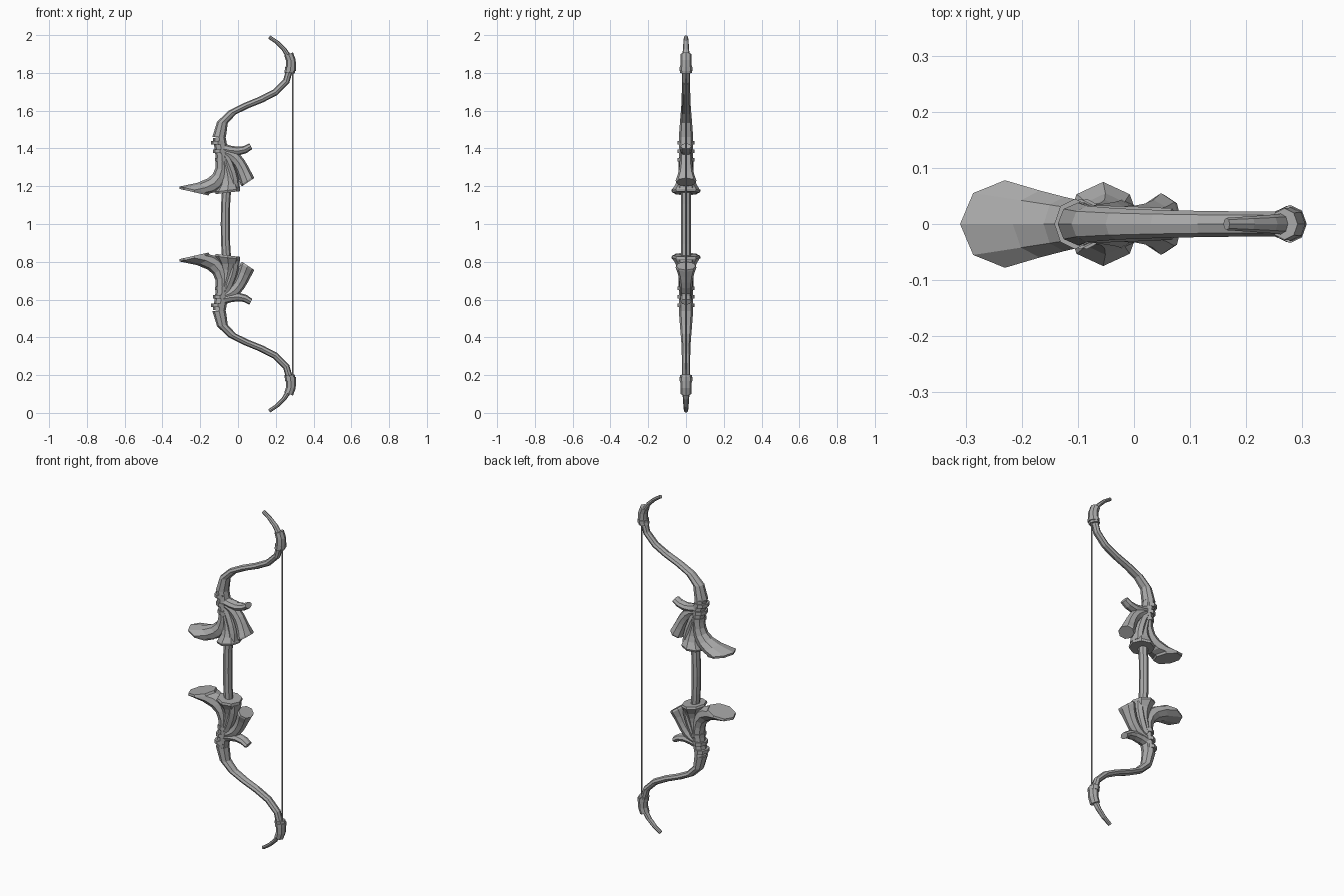
import bpy
import bmesh
from math import cos, sin, tau
from mathutils import Vector
from mathutils.geometry import interpolate_bezier

default_cube = bpy.data.objects.get("Cube")
if default_cube:
    bpy.data.objects.remove(default_cube, do_unlink=True)

# One plain grey for the whole bow
grey = bpy.data.materials.new("plain grey")
grey.use_nodes = True
grey_colour = (0.4, 0.4, 0.4, 1)
grey.diffuse_color = grey_colour
grey.node_tree.nodes["Principled BSDF"].inputs["Base Color"].default_value = grey_colour

SIDES = 8


def on_plane(point):
    """Place an (x, z) pair on the bow's middle plane."""
    return Vector((point[0], 0, point[-1]))


def skin(name, sections, flip=False):
    """Join oval sections, each a centre, a half axis and a half width in y, into a closed tube."""
    bm = bmesh.new()
    rings = []
    for centre, half_axis, half_width in sections:
        ring = []
        for side in range(SIDES):
            angle = tau * side / SIDES
            point = centre + half_axis * cos(angle)
            point.y = half_width * sin(angle)
            if flip:
                point.z = 2 - point.z
            ring.append(bm.verts.new(point))
        rings.append(ring)
    for ring, following in zip(rings, rings[1:]):
        for side in range(SIDES):
            after = (side + 1) % SIDES
            bm.faces.new((ring[side], ring[after], following[after], following[side]))
    bm.faces.new(rings[0])
    bm.faces.new(rings[-1])
    bmesh.ops.recalc_face_normals(bm, faces=bm.faces)
    mesh = bpy.data.meshes.new(name)
    bm.to_mesh(mesh)
    bm.free()
    mesh.materials.append(grey)
    bpy.context.scene.collection.objects.link(bpy.data.objects.new(name, mesh))


def sweep(curve, depth, width, mouth, mouth_width, steps=6, power=1, lip=0):
    """Sections along a Bezier curve, easing from an upright oval into the slanted mouth.
    A higher power keeps the tube slim for longer; a lip adds a thin rim."""
    start, handle, end_handle, end = map(on_plane, curve)
    path = interpolate_bezier(start, handle, end_handle, end, steps + 1)
    mouth = on_plane(mouth)
    sections = []
    for index, centre in enumerate(path):
        along = (path[min(index + 1, steps)] - path[max(index - 1, 0)]).normalized()
        across = Vector((-along.z, 0, along.x)) * depth
        blend = (index / steps) ** power
        sections.append((centre, across.lerp(mouth, blend),
                         width + (mouth_width - width) * blend))
    if lip:
        outward = Vector((mouth.z, 0, -mouth.x)).normalized()
        sections.append((end + outward * lip, mouth * 0.95, mouth_width * 0.95))
    return sections


def pair(name, *args, **options):
    """Build a part on the upper half and its reflection on the lower half."""
    sections = sweep(*args, **options)
    skin("upper_" + name, sections)
    skin("lower_" + name, sections, flip=True)


def strap(name, x, z, depth, width):
    """A thin straight band around the limb."""
    top, bottom = (x, z + 0.01), (x, z - 0.01)
    pair(name, (top, top, bottom, bottom), depth, width, (depth, 0), width, steps=1)


# Recurved limb: hooked tip, long sweeping arm, then the root flaring into a blade
pair("limb_tip", [(0.165, 1.99), (0.22, 1.96), (0.28, 1.9), (0.28, 1.84)],
     depth=0.01, width=0.011, mouth=(0.018, 0), mouth_width=0.022, steps=4)
pair("limb_arm", [(0.28, 1.84), (0.27, 1.6), (-0.11, 1.68), (-0.1, 1.46)],
     depth=0.018, width=0.022, mouth=(0.036, 0), mouth_width=0.038, steps=7, power=3)
pair("limb_blade", [(-0.1, 1.46), (-0.07, 1.3), (-0.06, 1.2), (-0.23, 1.18)],
     depth=0.034, width=0.038, mouth=(0.08, -0.018), mouth_width=0.078,
     steps=7, power=4, lip=0.012)

# Sleeve where the string meets the limb, with a strap around it
pair("string_sleeve", [(0.268, 1.9), (0.285, 1.87), (0.285, 1.83), (0.272, 1.8)],
     depth=0.025, width=0.028, mouth=(0.028, -0.003), mouth_width=0.032, steps=3)
strap("sleeve_strap", x=0.278, z=1.82, depth=0.03, width=0.034)

# Lashing around the thick root of the limb
for turn in range(3):
    strap(f"lashing_{turn + 1}", x=-0.105 + turn * 0.01, z=1.43 - turn * 0.045,
          depth=0.037, width=0.045)

# Short curled horn pointing at the string
pair("horn", [(-0.09, 1.4), (-0.02, 1.38), (0.03, 1.38), (0.068, 1.412)],
     depth=0.03, width=0.034, mouth=(-0.008, 0.015), mouth_width=0.028, steps=4)

# Drooping outer petal with a flat, flared end
pair("outer_petal", [(-0.07, 1.38), (0, 1.36), (0.02, 1.3), (0.048, 1.23)],
     depth=0.032, width=0.032, mouth=(0.034, 0.023), mouth_width=0.055,
     power=4, lip=0.01)

# Middle petal, tucked between the outer petal and the cup
pair("middle_petal", [(-0.07, 1.36), (-0.04, 1.3), (-0.02, 1.25), (-0.02, 1.19)],
     depth=0.028, width=0.034, mouth=(0.03, 0), mouth_width=0.045, steps=4)

# Flared cup that guards the hand
pair("grip_cup", [(-0.075, 1.35), (-0.07, 1.3), (-0.04, 1.25), (-0.055, 1.178)],
     depth=0.03, width=0.036, mouth=(0.067, 0.008), mouth_width=0.075,
     power=4, lip=0.012)

# Grip, bowed slightly forward
grip_curve = [(-0.06, 1.19), (-0.07, 1.1), (-0.07, 0.9), (-0.06, 0.81)]
skin("grip", sweep(grip_curve, depth=0.024, width=0.027,
                   mouth=(0.024, 0), mouth_width=0.027, steps=4))

# Taut string between the sleeves
string_top, string_bottom = (0.29, 1.82), (0.29, 0.18)
skin("bow_string", sweep([string_top, string_top, string_bottom, string_bottom],
                         depth=0.004, width=0.004,
                         mouth=(0.004, 0), mouth_width=0.004, steps=1))
